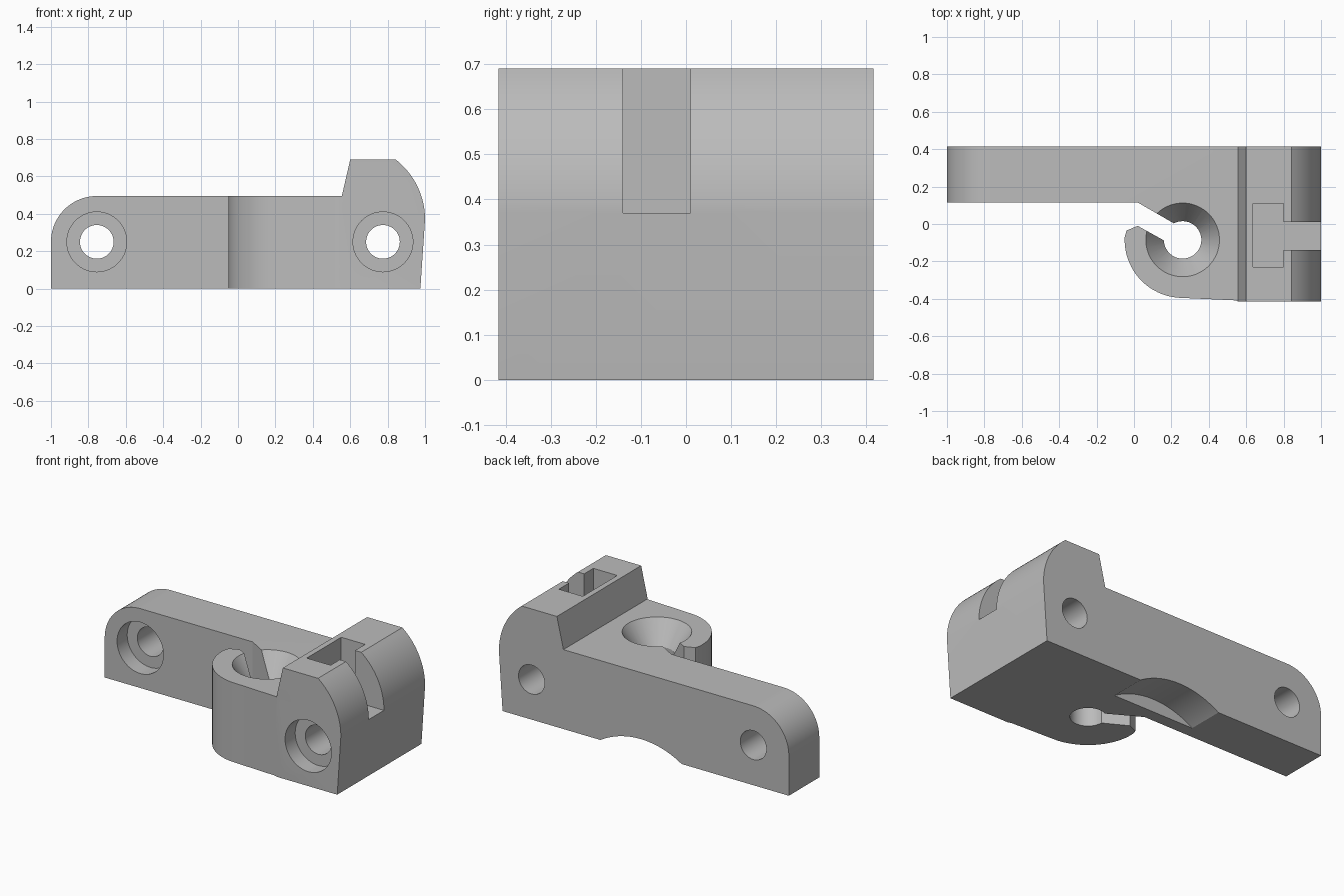
import bpy, bmesh, math
from mathutils import Matrix, Vector

if "Cube" in bpy.data.objects:
    bpy.data.objects.remove(bpy.data.objects["Cube"])

grey = bpy.data.materials.new("plain grey")
grey.diffuse_color = (0.5, 0.5, 0.5, 1)
grey.use_nodes = True
grey.node_tree.nodes["Principled BSDF"].inputs["Base Color"].default_value = grey.diffuse_color


def make(name, bm):
    bmesh.ops.recalc_face_normals(bm, faces=bm.faces)
    me = bpy.data.meshes.new(name)
    bm.to_mesh(me)
    bm.free()
    me.materials.append(grey)
    ob = bpy.data.objects.new(name, me)
    bpy.context.collection.objects.link(ob)
    return ob


def prism(name, pts, lo, hi, axis):
    """Extrude a profile: axis 'y' takes (x, z) points, axis 'z' takes (x, y)."""
    bm = bmesh.new()
    vs = [bm.verts.new((a, lo, b) if axis == 'y' else (a, b, lo)) for a, b in pts]
    face = bm.faces.new(vs)
    ext = bmesh.ops.extrude_face_region(bm, geom=[face])
    step = (0, hi - lo, 0) if axis == 'y' else (0, 0, hi - lo)
    bmesh.ops.translate(bm, vec=step,
                        verts=[v for v in ext['geom'] if isinstance(v, bmesh.types.BMVert)])
    return make(name, bm)


def arc(cx, cy, r, a0, a1, n):
    return [(cx + r * math.cos(math.radians(a0 + (a1 - a0) * i / n)),
             cy + r * math.sin(math.radians(a0 + (a1 - a0) * i / n))) for i in range(n + 1)]


def cylinder(name, r1, r2, start, end, n=64):
    start, end = Vector(start), Vector(end)
    d = end - start
    rot = Vector((0, 0, 1)).rotation_difference(d).to_matrix().to_4x4()
    bm = bmesh.new()
    bmesh.ops.create_cone(bm, cap_ends=True, segments=n, radius1=r1, radius2=r2, depth=d.length,
                          matrix=Matrix.Translation((start + end) / 2) @ rot)
    return make(name, bm)


def box(name, x0, x1, y0, y1, z0, z1):
    return prism(name, [(x0, y0), (x1, y0), (x1, y1), (x0, y1)], z0, z1, 'z')


def boolean(ob, tool, op='DIFFERENCE'):
    mod = ob.modifiers.new(op, 'BOOLEAN')
    mod.operation, mod.solver, mod.object = op, 'EXACT', tool
    bpy.context.view_layer.objects.active = ob
    bpy.ops.object.modifier_apply(modifier=mod.name)
    bpy.data.objects.remove(tool)


# Plan outline: long arm, slanted slot and hook around the vertical hole
hx, hy = 0.26, -0.085
plan = [(-1.1, 0.415), (-1.1, 0.115), (0.02, 0.115), (0.25, -0.018), (0.2, -0.11),
        (0.02, -0.01), (-0.04, -0.035)]
plan += arc(hx, hy, 0.31, 177, 268, 24)
plan += [(0.54, -0.408), (0.56, -0.415), (1.1, -0.415), (1.1, 0.415)]
bracket = prism("bracket", plan, -0.1, 0.8, 'z')

# Side outline: rounded arm end, raised head with curved outer face
side = [(0.975, 0), (-1, 0)] + arc(-0.755, 0.25, 0.245, 180, 90, 20)
side += [(0.555, 0.495), (0.6, 0.69)] + arc(0.595, 0.37, 0.405, 52.2, 0, 16)
boolean(bracket, prism("side_outline", side, -0.6, 0.6, 'y'), 'INTERSECT')

# Countersunk vertical hole
boolean(bracket, cylinder("post_hole", 0.1, 0.1, (hx, hy, -0.1), (hx, hy, 0.6)))
slope = 0.097 / 0.14
boolean(bracket, cylinder("countersink", 0.1 - 0.01 * slope, 0.197 + 0.01 * slope,
                          (hx, hy, 0.345), (hx, hy, 0.505)))

# Counterbored screw holes through the arm and the head
for x, front in ((-0.755, 0.115), (0.775, -0.415)):
    boolean(bracket, cylinder("screw_hole", 0.09, 0.09, (x, -0.6, 0.25), (x, 0.6, 0.25)))
    boolean(bracket, cylinder("counterbore", 0.16, 0.16, (x, front - 0.1, 0.25), (x, front + 0.1, 0.25)))

# Nut pocket and open channel in the head
boolean(bracket, box("nut_pocket", 0.635, 0.8, -0.23, 0.11, 0.37, 0.8))
boolean(bracket, box("channel", 0.75, 1.2, -0.14, 0.01, 0.37, 0.8))

# Shallow arched relief under the back of the arm
boolean(bracket, cylinder("arched_relief", 0.53, 0.53, (0.02, 0.19, -0.45), (0.02, 0.6, -0.45), 128))

# Smooth curved walls, crisp edges
bpy.ops.object.select_all(action='DESELECT')
bracket.select_set(True)
bpy.context.view_layer.objects.active = bracket
bpy.ops.object.shade_smooth_by_angle(angle=math.radians(25))
